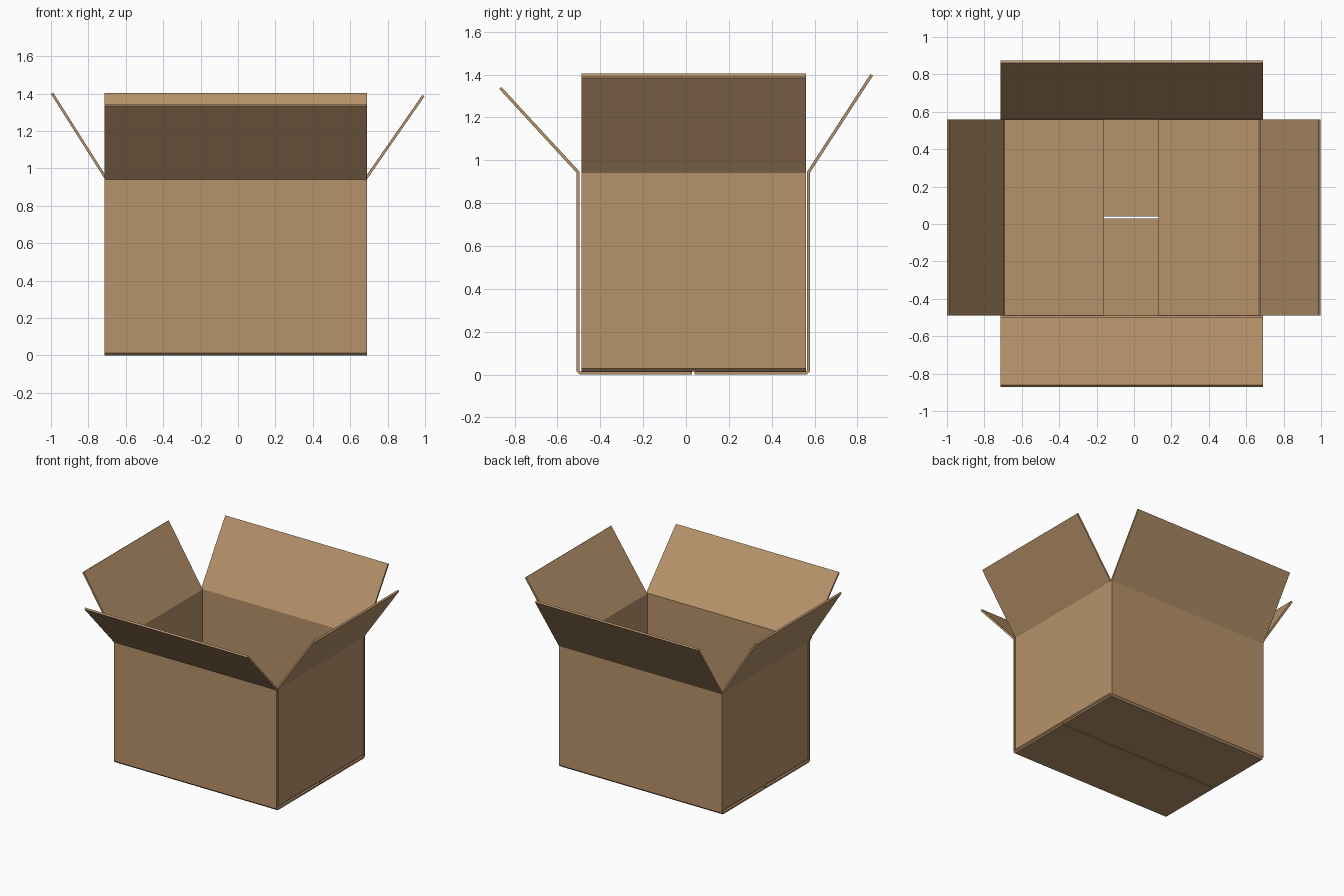
import bpy
from mathutils import Vector

if "Cube" in bpy.data.objects:
    bpy.data.objects.remove(bpy.data.objects["Cube"])

THICK = 0.014

card = bpy.data.materials.new("cardboard_tan")
card.diffuse_color = (0.47, 0.288, 0.144, 1.0)
card.use_nodes = True
card.node_tree.nodes["Principled BSDF"].inputs["Base Color"].default_value = card.diffuse_color


def offset_profile(pts, d):
    """Shift an open polyline sideways by d with mitred corners."""
    pts = [Vector(p) for p in pts]
    normals = []
    for a, b in zip(pts, pts[1:]):
        e = (b - a).normalized()
        normals.append(Vector((-e.y, e.x)))
    out = []
    for i, p in enumerate(pts):
        n0 = normals[max(i - 1, 0)]
        n1 = normals[min(i, len(normals) - 1)]
        m = (n0 + n1).normalized()
        out.append(p + m * (d / m.dot(n0)))
    return out


def folded_panel(name, pts, lo, hi, axis):
    """Folded sheet: profile (u, z) given thickness, extruded along axis lo..hi."""
    left = offset_profile(pts, THICK / 2)
    right = offset_profile(pts, -THICK / 2)
    verts = []
    for l, r in zip(left, right):
        for p in (l, r):
            for w in (lo, hi):
                verts.append((w, p.x, p.y) if axis == 'x' else (p.x, w, p.y))
    faces = []
    n = len(pts)
    for i in range(n - 1):
        a, b = 4 * i, 4 * (i + 1)      # order: left-lo, left-hi, right-lo, right-hi
        faces += [(a, a + 1, b + 1, b), (a + 2, b + 2, b + 3, a + 3),
                  (a, b, b + 2, a + 2), (a + 1, a + 3, b + 3, b + 1)]
    e = 4 * (n - 1)
    faces += [(0, 2, 3, 1), (e, e + 1, e + 3, e + 2)]
    me = bpy.data.meshes.new(name)
    me.from_pydata(verts, [], faces)
    me.materials.append(card)
    ob = bpy.data.objects.new(name, me)
    bpy.context.collection.objects.link(ob)
    # consistent outward normals
    bpy.context.view_layer.objects.active = ob
    ob.select_set(True)
    bpy.ops.object.mode_set(mode='EDIT')
    bpy.ops.mesh.select_all(action='SELECT')
    bpy.ops.mesh.normals_make_consistent(inside=False)
    bpy.ops.object.mode_set(mode='OBJECT')
    ob.select_set(False)


def side_profile(wall, bottom_end, base_z, tip):
    """Bottom flap, small fold, wall, then open top flap."""
    s = 1 if wall > 0 else -1
    return [(bottom_end, base_z), (wall - 0.01 * s, base_z), (wall, base_z + 0.01),
            (wall, 0.943), tip]


# front and back: walls with the outer bottom flaps and the long top flaps
folded_panel("front_panel", side_profile(-0.503, 0.029, 0.007, (-0.867, 1.338)), -0.713, 0.69, 'x')
folded_panel("back_panel", side_profile(0.571, 0.039, 0.007, (0.867, 1.399)), -0.713, 0.69, 'x')

# left and right: walls with the inner bottom flaps and the short top flaps
folded_panel("left_panel", side_profile(-0.704, -0.16, 0.0215, (-0.994, 1.401)), -0.488, 0.56, 'y')
folded_panel("right_panel", side_profile(0.682, 0.13, 0.0215, (0.991, 1.388)), -0.488, 0.56, 'y')
